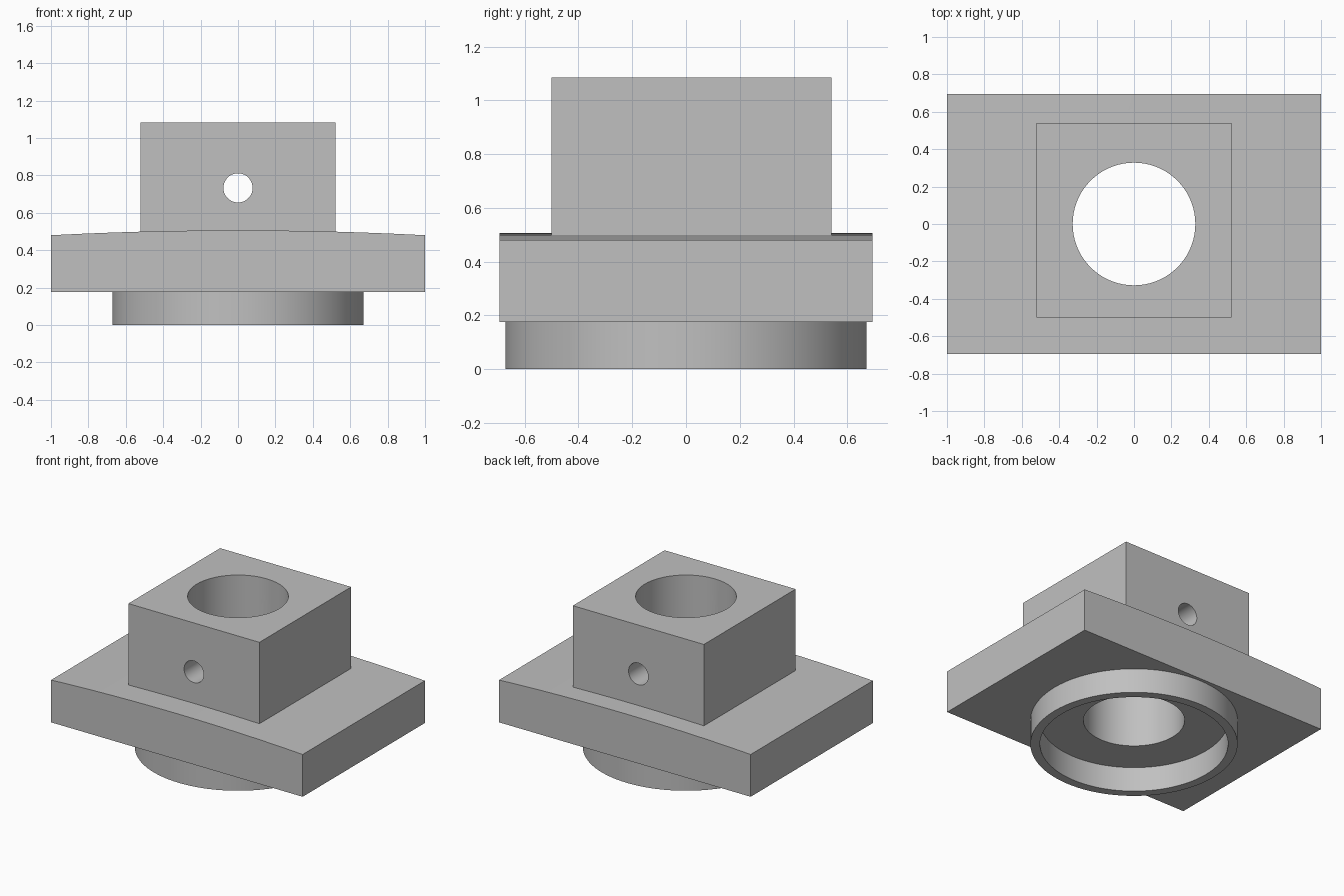
import bpy
import bmesh
from math import radians, pi
from mathutils import Matrix, Vector

old = bpy.data.objects.get("Cube")
if old:
    bpy.data.objects.remove(old, do_unlink=True)

grey = bpy.data.materials.new("plain grey")
grey.use_nodes = True
colour = (0.53, 0.53, 0.53, 1)
grey.diffuse_color = colour
grey.node_tree.nodes["Principled BSDF"].inputs["Base Color"].default_value = colour


def finish(name, bm):
    """Turn a bmesh into a named object."""
    bmesh.ops.recalc_face_normals(bm, faces=bm.faces)
    mesh = bpy.data.meshes.new(name)
    bm.to_mesh(mesh)
    bm.free()
    mesh.materials.append(grey)
    obj = bpy.data.objects.new(name, mesh)
    bpy.context.collection.objects.link(obj)
    return obj


def prism(name, outline, direction):
    """Extrude a flat outline along a direction."""
    bm = bmesh.new()
    face = bm.faces.new([bm.verts.new(p) for p in outline])
    moved = bmesh.ops.extrude_face_region(bm, geom=[face])["geom"]
    verts = [v for v in moved if isinstance(v, bmesh.types.BMVert)]
    bmesh.ops.translate(bm, verts=verts, vec=Vector(direction))
    return finish(name, bm)


def cylinder(name, radius, depth, centre, turn=0):
    bm = bmesh.new()
    place = Matrix.Translation(centre) @ Matrix.Rotation(turn, 4, "X")
    bmesh.ops.create_cone(bm, cap_ends=True, segments=72, radius1=radius,
                          radius2=radius, depth=depth, matrix=place)
    obj = finish(name, bm)
    obj.hide_render = True
    return obj


def select(obj):
    bpy.ops.object.select_all(action="DESELECT")
    obj.select_set(True)
    bpy.context.view_layer.objects.active = obj


def cut(obj, cutter):
    select(obj)
    mod = obj.modifiers.new("hole", "BOOLEAN")
    mod.operation = "DIFFERENCE"
    mod.solver = "EXACT"
    mod.object = cutter
    bpy.ops.object.modifier_apply(modifier=mod.name)


# Base plate with a slightly crowned top
half_y, bottom, edge, crown = 0.694, 0.176, 0.48, 0.506
steps = 12
xs = [1 - 2 * i / steps for i in range(steps + 1)]
outline = [(-1, -half_y, bottom), (1, -half_y, bottom)]
outline += [(x, -half_y, crown - (crown - edge) * x * x) for x in xs]
plate = prism("base_plate", outline, (0, 2 * half_y, 0))

# Square socket block, set slightly towards the back
h, off, sunk, top = 0.521, 0.02, 0.47, 1.084
corners = [(-1, -1), (1, -1), (1, 1), (-1, 1)]
block = prism("socket_block", [(x * h, y * h + off, sunk) for x, y in corners],
              (0, 0, top - sunk))

# Locating ring underneath, turned from a rectangular section
bm = bmesh.new()
section = [(0.61, 0), (0.672, 0), (0.672, bottom), (0.61, bottom)]
verts = [bm.verts.new((r, 0, z)) for r, z in section]
edges = [bm.edges.new((verts[i], verts[(i + 1) % 4])) for i in range(4)]
bmesh.ops.spin(bm, geom=verts + edges, axis=(0, 0, 1), cent=(0, 0, 0),
               angle=2 * pi, steps=96)
bmesh.ops.remove_doubles(bm, verts=bm.verts, dist=0.0001)
ring = finish("locating_ring", bm)

# Vertical bore and the cross hole through front and back
bore = cylinder("bore_cutter", 0.328, 3, (0, 0, 0.5))
cross = cylinder("cross_hole_cutter", 0.078, 3, (0, 0, 0.733), radians(90))
cut(plate, bore)
cut(block, bore)
cut(block, cross)
for cutter in (bore, cross):
    bpy.data.objects.remove(cutter, do_unlink=True)

for part in (plate, block, ring):
    select(part)
    bpy.ops.object.shade_smooth_by_angle(angle=radians(30))
